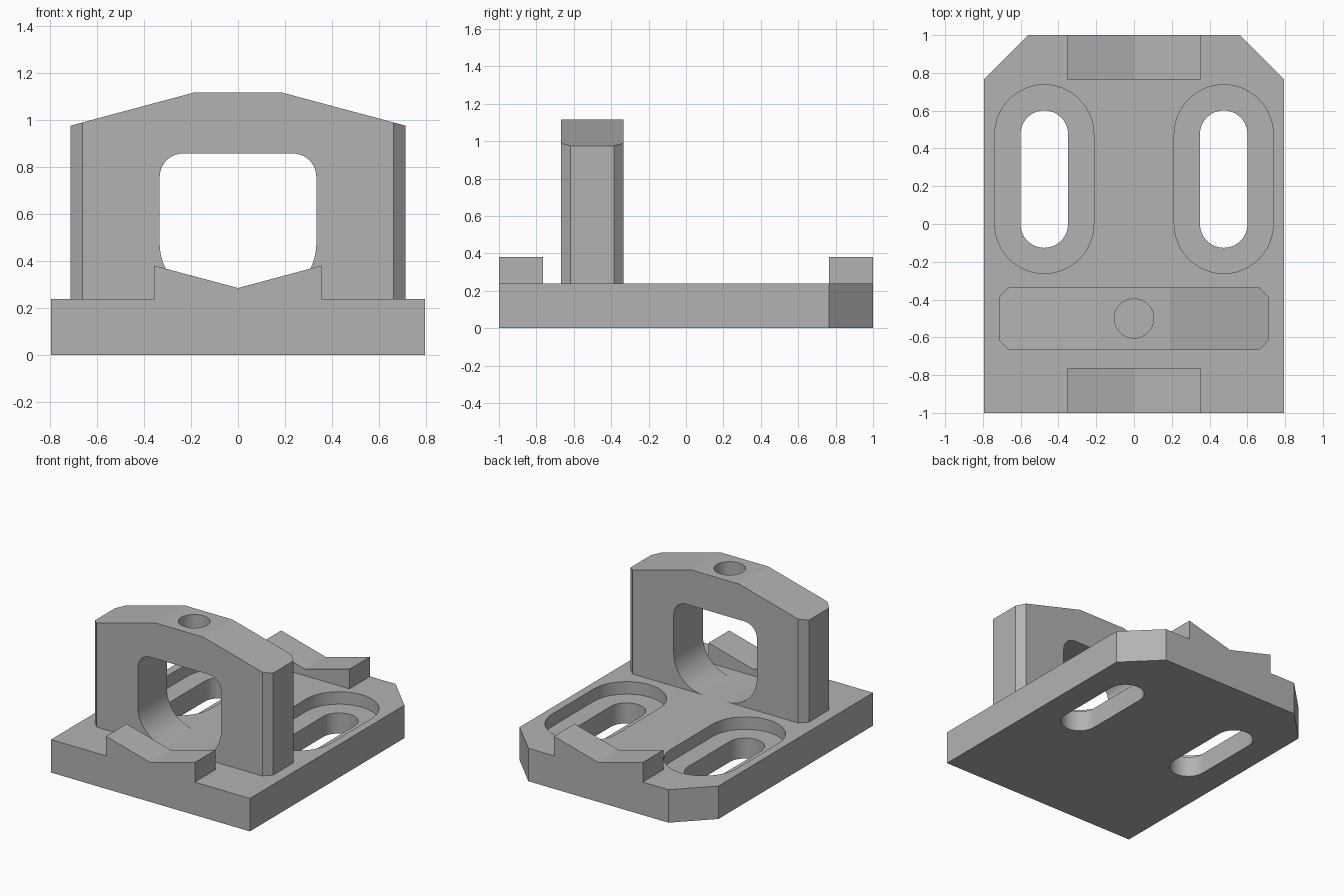
import bpy, bmesh, math
from mathutils import Vector

cube = bpy.data.objects.get("Cube")
if cube:
    bpy.data.objects.remove(cube, do_unlink=True)

GREY = (0.45, 0.45, 0.45, 1)
grey = bpy.data.materials.new("machined grey")
grey.use_nodes = True
grey.diffuse_color = GREY
grey.node_tree.nodes["Principled BSDF"].inputs["Base Color"].default_value = GREY

PLATE_W, PLATE_TOP = 0.795, 0.238
TOWER_W, TOWER_FRONT, TOWER_BACK = 0.712, -0.668, -0.335


def arc(cx, cy, r, start, end, steps=16):
    """Points of a circular arc, angles in degrees."""
    angles = [math.radians(start + (end - start) * i / steps) for i in range(steps + 1)]
    return [(cx + r * math.cos(a), cy + r * math.sin(a)) for a in angles]


def mirrored(half):
    """Close a right-hand outline by mirroring it across x = 0."""
    return half + [(-x, z) for x, z in reversed(half) if x > 1e-6]


def prism(name, outline, low, high, axis="z", bevel=0):
    """Extrude an outline along z, or a front outline along y."""
    bm = bmesh.new()
    place = (lambda u, v: (u, v, low)) if axis == "z" else (lambda u, v: (u, low, v))
    face = bm.faces.new([bm.verts.new(place(u, v)) for u, v in outline])
    new = bmesh.ops.extrude_face_region(bm, geom=[face])["geom"]
    shift = Vector((0, 0, high - low)) if axis == "z" else Vector((0, high - low, 0))
    bmesh.ops.translate(bm, verts=[v for v in new if isinstance(v, bmesh.types.BMVert)], vec=shift)
    if bevel:
        # Chamfer the upright corner edges
        upright = [e for e in bm.edges
                   if abs((e.verts[0].co - e.verts[1].co).normalized().z) > 0.99]
        bmesh.ops.bevel(bm, geom=upright, offset=bevel, segments=1, affect="EDGES")
    bmesh.ops.recalc_face_normals(bm, faces=bm.faces)
    mesh = bpy.data.meshes.new(name)
    bm.to_mesh(mesh)
    bm.free()
    mesh.materials.append(grey)
    obj = bpy.data.objects.new(name, mesh)
    bpy.context.collection.objects.link(obj)
    return obj


def select(obj):
    bpy.ops.object.select_all(action="DESELECT")
    obj.select_set(True)
    bpy.context.view_layer.objects.active = obj


def cut(obj, cutter):
    mod = obj.modifiers.new("cut", "BOOLEAN")
    mod.operation = "DIFFERENCE"
    mod.solver = "EXACT"
    mod.object = cutter
    select(obj)
    bpy.ops.object.modifier_apply(modifier=mod.name)
    bpy.data.objects.remove(cutter, do_unlink=True)


def slot(cx, r):
    """Stadium outline running front to back."""
    return arc(cx, 0.475, r, 0, 180, 24) + arc(cx, 0, r, 180, 360, 24)


# Base plate with chamfered back corners
base_plate = prism("base_plate", mirrored([(PLATE_W, -1), (PLATE_W, 0.765), (0.56, 1)]), 0, PLATE_TOP)

# Stepped mounting slots on both sides
for side in (-1, 1):
    cut(base_plate, prism("slot_recess", slot(side * 0.475, 0.262), PLATE_TOP - 0.09, 0.5))
    cut(base_plate, prism("slot_through", slot(side * 0.475, 0.126), -0.2, 0.5))

# V-notched rests at the front and back edges
notch = mirrored([(0, 0.285), (0.355, 0.38), (0.355, PLATE_TOP)])
front_rest = prism("front_rest", notch, -1, -0.765, "y")
back_rest = prism("back_rest", notch, 0.765, 1, "y")

# Upright frame with sloped shoulders and chamfered corners
frame = prism("upright_frame",
              mirrored([(TOWER_W, PLATE_TOP), (TOWER_W, 0.975), (0.19, 1.115)]),
              TOWER_FRONT, TOWER_BACK, "y", bevel=0.05)

# Window: small round corners above, large ones running down to the plate
r = 0.236
window = mirrored([(0.333 - r, 0.1)]
                  + arc(0.333 - r, PLATE_TOP + r, r, -90, 0)
                  + arc(0.233, 0.757, 0.1, 0, 90, 10))
cut(frame, prism("window_cutter", window, -0.9, -0.1, "y"))

# Vertical hole through the top bar
cut(frame, prism("hole_cutter", arc(0, -0.5, 0.104, 0, 360, 48)[:-1], 0.7, 1.3))

for obj in (base_plate, front_rest, back_rest, frame):
    select(obj)
    bpy.ops.object.shade_smooth_by_angle(angle=math.radians(12))
